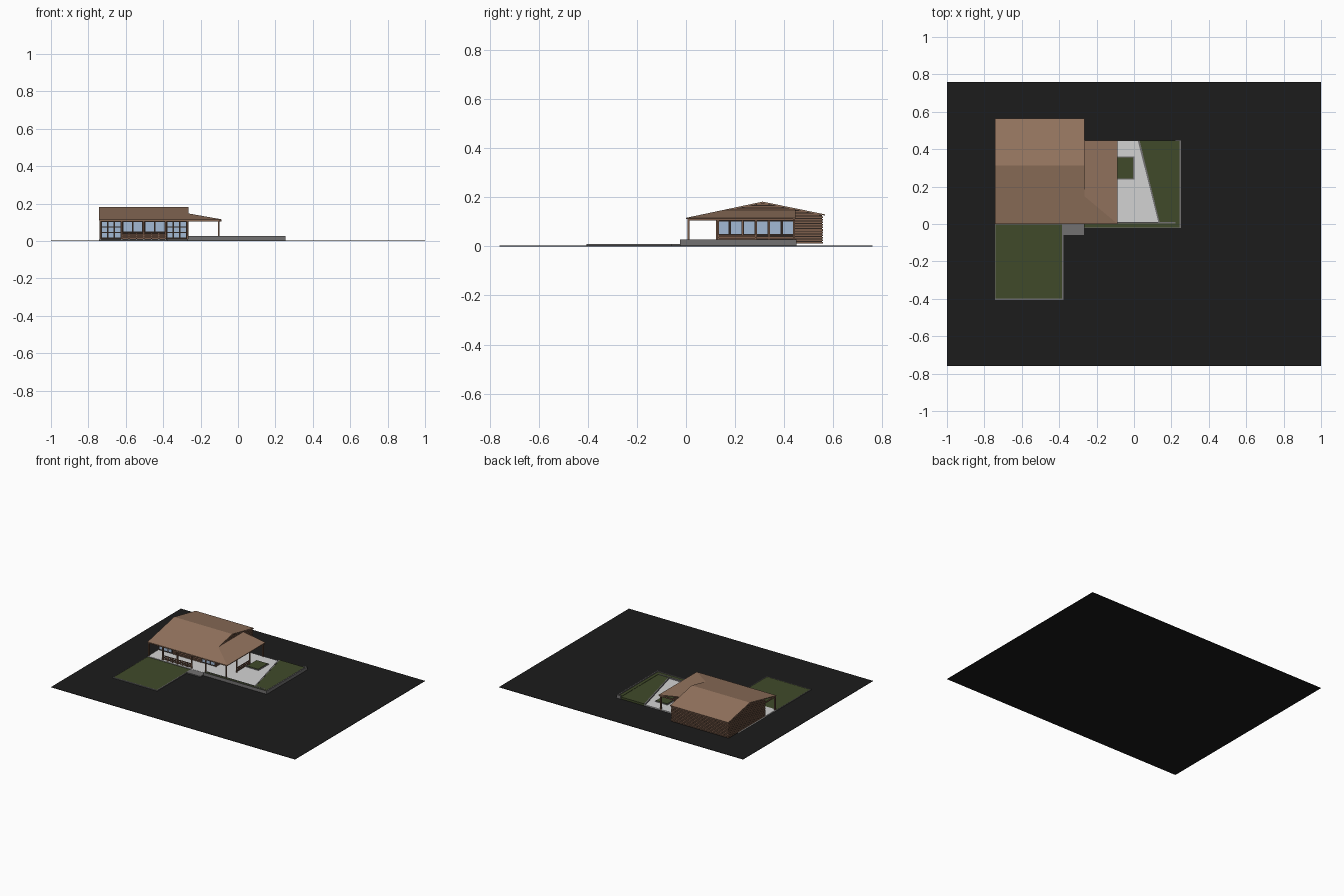
import bpy, bmesh
from mathutils import Vector

old = bpy.data.objects.get("Cube")
if old:
    bpy.data.objects.remove(old)


def material(name, *rgb):
    m = bpy.data.materials.new(name)
    m.use_nodes = True
    m.diffuse_color = (*rgb, 1)
    m.node_tree.nodes["Principled BSDF"].inputs["Base Color"].default_value = (*rgb, 1)
    return m


ASPHALT = material("asphalt", .0115, .0115, .0115)
GRASS = material("grass", .051, .068, .023)
PAVING = material("pale paving", .65, .65, .65)
STONE = material("grey stone", .17, .165, .165)
ROOF = material("brown roof", .3, .178, .115)
BOARD = material("wood boards", .2, .11, .07)
DARK = material("dark timber", .027, .018, .014)
GLASS = material("blue glass", .36, .49, .66)


def finish(name, bm, mat):
    bmesh.ops.recalc_face_normals(bm, faces=bm.faces)
    mesh = bpy.data.meshes.new(name)
    bm.to_mesh(mesh)
    bm.free()
    mesh.materials.append(mat)
    ob = bpy.data.objects.new(name, mesh)
    bpy.context.collection.objects.link(ob)
    return ob


def boxes(name, mat, spans):
    """One object from boxes given as (x0, x1, y0, y1, z0, z1)."""
    bm = bmesh.new()
    for x0, x1, y0, y1, z0, z1 in spans:
        made = bmesh.ops.create_cube(bm, size=1)["verts"]
        for v in made:
            v.co = (x1 if v.co.x > 0 else x0, y1 if v.co.y > 0 else y0, z1 if v.co.z > 0 else z0)
    return finish(name, bm, mat)


def slab(name, mat, outlines, push):
    """One object from outlines extruded along a vector."""
    bm = bmesh.new()
    for pts in outlines:
        face = bm.faces.new([bm.verts.new(p) for p in pts])
        out = bmesh.ops.extrude_face_region(bm, geom=[face], use_keep_orig=True)["geom"]
        for v in out:
            if isinstance(v, bmesh.types.BMVert):
                v.co += Vector(push)
    return finish(name, bm, mat)


# Main dimensions
LEFT, RIGHT, EDGE = -.74, -.267, -.088
FRONT, MID, BACK, RIDGE = .125, .443, .557, .312
EAVE, TOP, REAR = .116, .182, .132
BASE, FLOOR, SILL, HEAD = .002, .011, .048, .105


def roof_z(y):
    if y < RIDGE:
        return EAVE + (TOP - EAVE) * y / RIDGE
    return TOP - (TOP - REAR) * (y - RIDGE) / (BACK - RIDGE)


# Ground, lawn and floors
boxes("ground", ASPHALT, [(-1, 1, -.76, .76, 0, .003)])
boxes("front_lawn", GRASS, [(LEFT, -.385, -.4, 0, BASE, .007)])
boxes("lawn_edging", STONE, [(-.385, -.378, -.405, 0, BASE, .009),
                             (LEFT, -.378, -.405, -.398, BASE, .009),
                             (LEFT, -.378, -.004, 0, BASE, .009),
                             (LEFT - .004, LEFT, -.405, 0, BASE, .009)])
boxes("floor", PAVING, [(LEFT, RIGHT, 0, MID, BASE, FLOOR), (RIGHT, .16, .01, MID, BASE, FLOOR)])
boxes("entry_step", STONE, [(-.385, RIGHT, -.06, 0, BASE, .01)])

# Terrace garden: slanted lawn, square bed, planted border and walls
slab("terrace_lawn", GRASS, [[(.03, .447, BASE), (.137, .01, BASE), (.23, .01, BASE), (.23, .447, BASE)]],
     (0, 0, .016))
slab("terrace_edging", STONE, [[(.02, .447, BASE), (.13, .01, BASE), (.137, .01, BASE), (.03, .447, BASE)]],
     (0, 0, .017))
boxes("square_bed_curb", STONE, [(-.102, .002, .238, .362, BASE, .014)])
boxes("square_bed", GRASS, [(-.096, -.005, .244, .356, BASE, .017)])
boxes("border_planting", GRASS, [(RIGHT, .24, -.02, .006, BASE, .02), (.22, .244, -.02, .447, BASE, .02)])
boxes("terrace_wall", STONE, [(RIGHT, .253, -.025, -.019, BASE, .027),
                              (.243, .253, -.025, .45, BASE, .027),
                              (RIGHT, .222, .004, .01, BASE, .022),
                              (.22, .253, .443, .45, BASE, .027)])

# House body with a gabled section
section = [(FRONT, FLOOR), (BACK - .003, FLOOR), (BACK - .003, REAR - .004),
           (RIDGE, TOP - .004), (FRONT, roof_z(FRONT) - .004)]
slab("house_body", DARK, [[(LEFT + .004, y, z) for y, z in section]], (RIGHT - LEFT - .008, 0, 0))

# Horizontal boarding
boards, pitch, tuck = [], .0105, .002
for i in range(16):
    z0 = FLOOR + i * pitch
    z1 = z0 + pitch * .62
    y0, y1 = FRONT, BACK
    if z1 > roof_z(FRONT) - tuck:
        y0 = RIDGE * (z1 + tuck - EAVE) / (TOP - EAVE)
    if z1 > REAR - tuck:
        y1 = RIDGE + (BACK - RIDGE) * (TOP - z1 - tuck) / (TOP - REAR)
    if y1 - y0 < .01:
        continue
    boards.append((LEFT, LEFT + .005, y0, y1, z0, z1))
    glazed = z1 > SILL and z0 < HEAD
    boards.append((RIGHT - .005, RIGHT, MID if glazed else y0, y1, z0, z1))
    if z1 < REAR:
        boards.append((LEFT, RIGHT, BACK - .004, BACK, z0, z1))
    if z1 < SILL:
        boards.append((-.62, -.385, FRONT - .003, FRONT + .001, z0, z1))
boxes("wall_boards", BOARD, boards)

# Side windows: six panes in pairs
panes, posts = [], []
step = (MID - FRONT) / 6
for i in range(6):
    y = FRONT + i * step
    panes.append((RIGHT - .005, RIGHT - .001, y + .005, y + step - .005, SILL + .003, HEAD - .003))
    if i % 2 == 0:
        posts.append((RIGHT - .004, RIGHT + .002, y - .002, y + .002, FLOOR, EAVE))
boxes("side_windows", GLASS, panes)
boxes("side_window_posts", BOARD, posts)

# Front glazing: tall doors at both ends, paired windows between
panes = []
for start, end, low, cols, rows in ((LEFT + .008, -.625, FLOOR + .006, 3, 3),
                                    (-.382, RIGHT - .008, FLOOR + .006, 3, 3),
                                    (-.615, -.508, SILL, 2, 1), (-.498, -.39, SILL, 2, 1)):
    w, h = (end - start) / cols, (HEAD - low) / rows
    for c in range(cols):
        for r in range(rows):
            x, z = start + c * w, low + r * h
            panes.append((x + .004, x + w - .004, FRONT - .003, FRONT + .001, z + .003, z + h - .003))
boxes("front_windows", GLASS, panes)

# Porch posts, beams and railings
p = .004
spots = [(x, .01) for x in (LEFT + p, -.622, -.503, -.385, RIGHT - p, EDGE - .014)]
spots += [(EDGE - .014, y) for y in (.13, .285, MID - p)]
boxes("porch_posts", BOARD, [(x - p, x + p, y - p, y + p, BASE, EAVE - .004) for x, y in spots])
boxes("porch_beams", BOARD, [(LEFT, EDGE - .01, .006, .014, HEAD, EAVE - .002),
                             (EDGE - .018, EDGE - .01, .006, MID, HEAD, EAVE - .002),
                             (RIGHT, EDGE, MID - .008, MID, HEAD, EAVE - .002),
                             (LEFT, LEFT + .008, .006, FRONT, HEAD, EAVE - .002)])
rails = []
for z in (.017, .028, .039):
    rails.append((-.622, -.385, .008, .012, z, z + .007))
    rails.append((EDGE - .016, EDGE - .012, .13, .285, z, z + .007))
boxes("porch_railings", BOARD, rails)
boxes("railing_uprights", BOARD, [(x - .003, x + .003, .007, .013, FLOOR, .046)
                                  for x in (-.582, -.543, -.463, -.424)])

# Main roof
ends = (LEFT - .002, RIGHT + .002)
slopes = []
for ya, yb in ((0, RIDGE), (RIDGE, BACK + .008)):
    slopes.append([(ends[0], ya, roof_z(ya)), (ends[1], ya, roof_z(ya)),
                   (ends[1], yb, roof_z(yb)), (ends[0], yb, roof_z(yb))])
slab("main_roof", ROOF, slopes, (0, 0, -.005))

# Side porch roof with a hipped front corner
hip_y = .15
hip = (RIGHT, hip_y, roof_z(hip_y))
corner = (EDGE, 0, EAVE)
slab("side_roof", ROOF, [[(RIGHT, 0, EAVE), corner, hip],
                         [corner, (EDGE, MID + .003, EAVE), (RIGHT, MID + .003, hip[2]), hip]],
     (0, 0, -.005))
